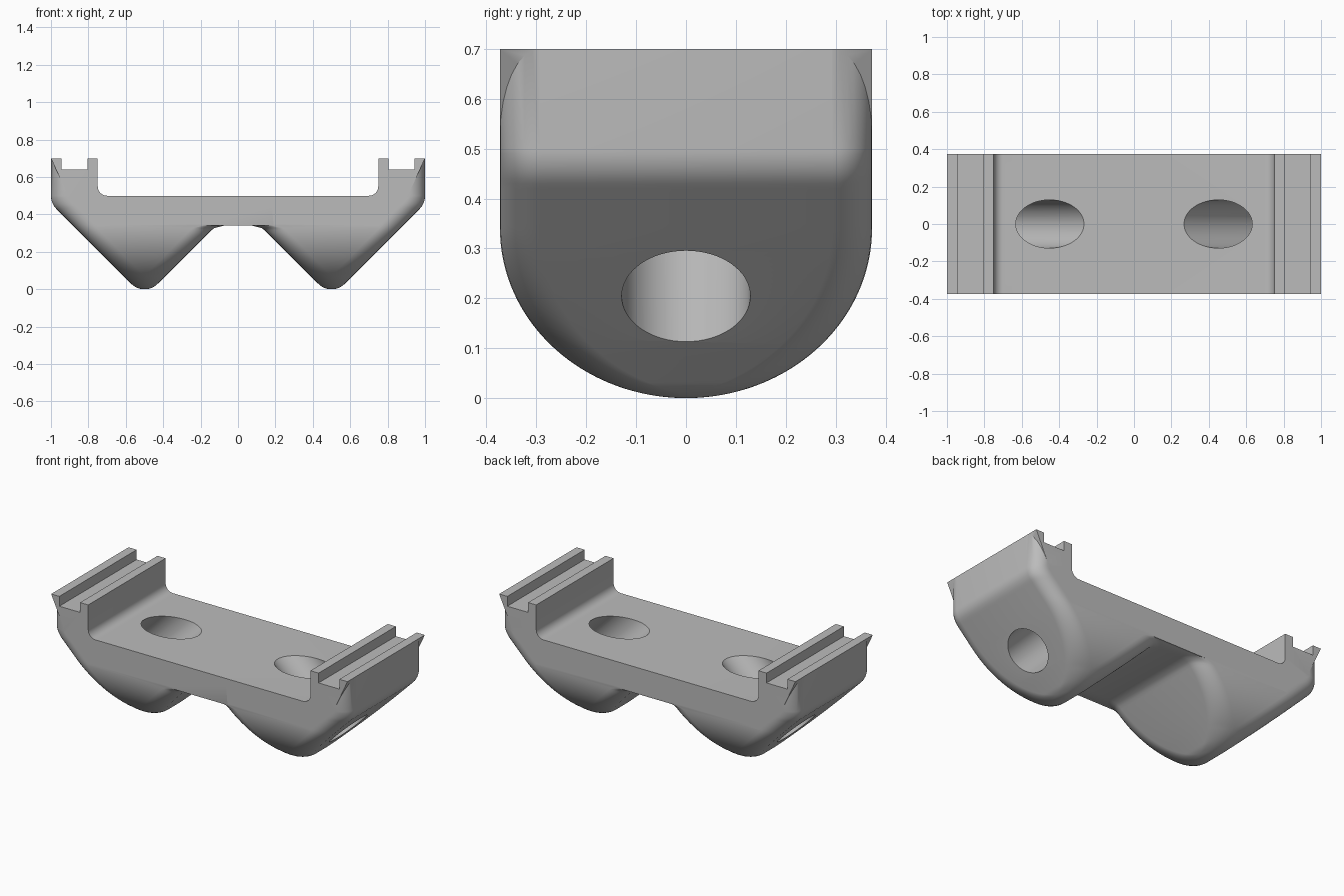
import bpy, bmesh
from math import sqrt, sin, cos, pi
from mathutils import Matrix, Vector

cube = bpy.data.objects.get("Cube")
if cube:
    bpy.data.objects.remove(cube, do_unlink=True)

HALF_Y, TOP, DECK_BASE, ROUND, EDGE = 0.373, 0.70, 0.34, 0.10, 0.08
FOOT_X = 0.5

grey = bpy.data.materials.new("plain grey")
grey.use_nodes = True
grey.diffuse_color = (0.5, 0.5, 0.5, 1)
grey.node_tree.nodes["Principled BSDF"].inputs["Base Color"].default_value = (0.5, 0.5, 0.5, 1)


def make_object(name, bm):
    bmesh.ops.recalc_face_normals(bm, faces=bm.faces)
    mesh = bpy.data.meshes.new(name)
    bm.to_mesh(mesh)
    bm.free()
    mesh.materials.append(grey)
    obj = bpy.data.objects.new(name, mesh)
    bpy.context.collection.objects.link(obj)
    return obj


def loft(name, rings):
    """Skin a list of equal-length point rings and cap both ends."""
    bm = bmesh.new()
    loops = [[bm.verts.new(p) for p in ring] for ring in rings]
    for a, b in zip(loops, loops[1:]):
        for i in range(len(a)):
            j = (i + 1) % len(a)
            bm.faces.new((a[i], a[j], b[j], b[i]))
    bm.faces.new(loops[0])
    bm.faces.new(loops[-1])
    return make_object(name, bm)


def symmetric_extrusion(name, half, depth):
    """Mirror a half profile (x, z) across x = 0 and extrude it along y."""
    outline = half + [(-x, z) for x, z in reversed(half)]
    return loft(name, [[(x, y, z) for x, z in outline] for y in (-depth, depth)])


def arc(height):
    return sqrt(max(ROUND ** 2 - height ** 2, 0))


def foot_span(z):
    """Inner and outer x of a foot at height z, with all fillets."""
    bend = ROUND * sqrt(0.5)
    spread = ROUND * (sqrt(2) - 1)
    half = arc(ROUND - z) if z < ROUND - bend else z + spread
    outer, inner = FOOT_X + half, FOOT_X - half
    wall_z = FOOT_X
    if z > wall_z - bend:
        outer = 1 - ROUND + arc(max(wall_z - z, 0))
    root_z = DECK_BASE - ROUND
    if z > root_z + bend:
        root_x = FOOT_X - (root_z + bend) - spread - bend
        inner = root_x + arc(min(z, DECK_BASE) - root_z)
    return inner, outer


def foot_ring(z, side):
    """Rounded rectangular slice through a foot."""
    inner, outer = foot_span(z)
    lift = min(z / DECK_BASE, 1)
    width = HALF_Y * sqrt(1 - (1 - lift) ** 2)
    slope = 1 + (sqrt(2) - 1) * min(max((FOOT_X - z) / 0.07, 0), 1)
    rx = min(EDGE * slope, (outer - inner) * 0.48)
    ry = min(EDGE, width * 0.95)
    ring = []
    for quarter, (cx, cy) in enumerate(((outer - rx, width - ry), (inner + rx, width - ry),
                                        (inner + rx, ry - width), (outer - rx, ry - width))):
        for k in range(9):
            a = (quarter + k / 8) * pi / 2
            ring.append((side * (cx + rx * cos(a)), cy + ry * sin(a), z))
    return ring


def apply_boolean(target, other, operation):
    mod = target.modifiers.new(operation.lower(), 'BOOLEAN')
    mod.operation, mod.solver, mod.object = operation, 'EXACT', other
    bpy.context.view_layer.objects.active = target
    bpy.ops.object.modifier_apply(modifier=mod.name)
    bpy.data.objects.remove(other, do_unlink=True)


# Full-width deck whose ends flare out to the rails
flare = 0.46
body = symmetric_extrusion("clamp_body", [
    (1 + 0.04 * flare, TOP + 0.04), (1 - EDGE, TOP - EDGE / flare),
    (1 - EDGE, 0.5), (0.75, DECK_BASE)], HALF_Y)

# Two rounded wedge feet
steps = 44
heights = [0.0004 + (DECK_BASE - 0.0004) * (1 - cos(pi / 2 * i / steps)) for i in range(steps + 1)]
heights += [DECK_BASE + 0.16 * i / 16 for i in range(1, 17)] + [TOP + 0.03]
for side, label in ((1, "left"), (-1, "right")):
    foot = loft(label + "_foot", [foot_ring(z, side) for z in heights])
    apply_boolean(body, foot, 'UNION')

# Channel with filleted corners, and a groove along each end rail
fillet = [(0.70 + 0.05 * sin(a), 0.55 - 0.05 * cos(a)) for a in [pi / 2 * i / 8 for i in range(9)]]
channel = symmetric_extrusion("channel_cutter", fillet + [
    (0.75, TOP), (0.805, TOP), (0.805, 0.64), (0.945, 0.64),
    (0.945, TOP), (1.2, TOP), (1.2, 1)], 0.5)
apply_boolean(body, channel, 'DIFFERENCE')

# Slanted bolt holes, square to the outer foot faces
for side in (1, -1):
    bm = bmesh.new()
    tilt = Vector((-side, 0, 1)).to_track_quat('Z', 'Y').to_matrix().to_4x4()
    bmesh.ops.create_cone(bm, cap_ends=True, segments=64, radius1=0.129, radius2=0.129, depth=1,
                          matrix=Matrix.Translation((side * 0.6, 0, 0.35)) @ tilt)
    apply_boolean(body, make_object("hole_cutter", bm), 'DIFFERENCE')

# Smooth rounds, crisp edges
bpy.ops.object.select_all(action='DESELECT')
body.select_set(True)
bpy.context.view_layer.objects.active = body
bpy.ops.object.shade_smooth_by_angle(angle=pi / 6)
